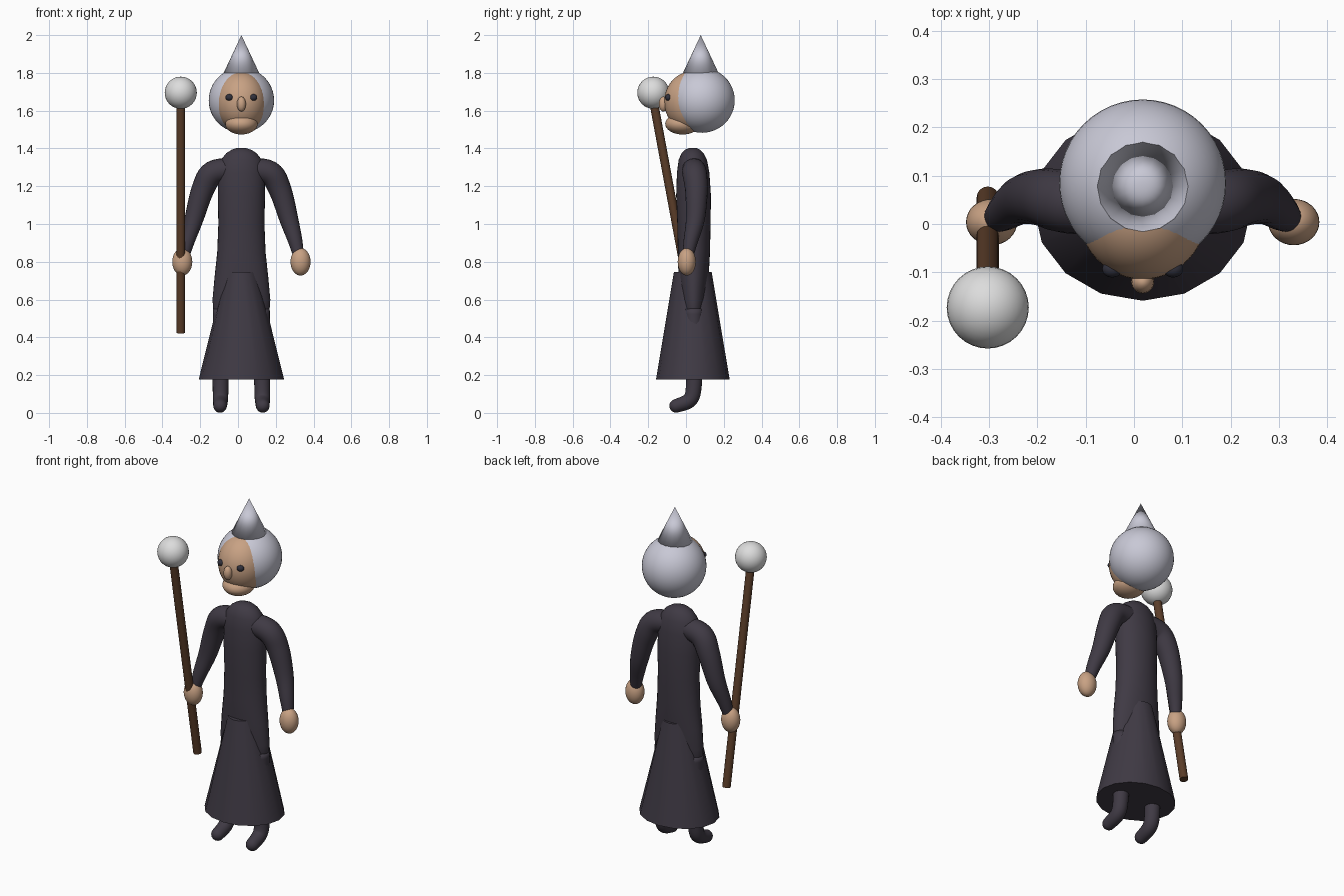
import bpy, bmesh, math
from mathutils import Vector

cube = bpy.data.objects.get("Cube")
if cube:
    bpy.data.objects.remove(cube, do_unlink=True)

CX = 0.018  # the figure's own centre line


def material(name, r, g, b):
    m = bpy.data.materials.new(name)
    m.use_nodes = True
    m.diffuse_color = (r, g, b, 1)
    bsdf = next(n for n in m.node_tree.nodes if n.type == 'BSDF_PRINCIPLED')
    bsdf.inputs["Base Color"].default_value = (r, g, b, 1)
    bsdf.inputs["Roughness"].default_value = 0.6
    return m


CLOTH = material("dark_cloth", 0.05, 0.042, 0.058)
SKIN = material("skin", 0.58, 0.36, 0.23)
HAIR = material("pale_lavender", 0.58, 0.58, 0.67)
WOOD = material("brown_wood", 0.105, 0.047, 0.022)
ORB = material("white_orb", 0.72, 0.72, 0.72)
EYE = material("dark_eye", 0.03, 0.03, 0.045)


def add_object(name, bm, mat):
    bmesh.ops.recalc_face_normals(bm, faces=bm.faces)
    for f in bm.faces:
        f.smooth = True
    me = bpy.data.meshes.new(name)
    bm.to_mesh(me)
    bm.free()
    me.materials.append(mat)
    ob = bpy.data.objects.new(name, me)
    bpy.context.collection.objects.link(ob)
    return ob


def keep_rims_sharp(ob):
    bpy.context.view_layer.objects.active = ob
    ob.select_set(True)
    bpy.ops.object.shade_smooth_by_angle(angle=math.radians(40))
    ob.select_set(False)


def ellipsoid(name, centre, radii, mat, segments=32):
    bm = bmesh.new()
    bmesh.ops.create_uvsphere(bm, u_segments=segments, v_segments=segments // 2, radius=1)
    bmesh.ops.scale(bm, vec=radii, verts=bm.verts)
    ob = add_object(name, bm, mat)
    ob.location = centre
    return ob


def loft(name, rings, sides, mat):
    """Join ellipses given as (centre, first half axis, second half axis)."""
    bm = bmesh.new()
    angles = [math.tau * i / sides for i in range(sides)]
    loops = [[bm.verts.new(c + u * math.sin(a) + v * math.cos(a)) for a in angles]
             for c, u, v in rings]
    for low, high in zip(loops, loops[1:]):
        for i in range(sides):
            j = (i + 1) % sides
            bm.faces.new((low[i], low[j], high[j], high[i]))
    bm.faces.new(loops[0])
    bm.faces.new(loops[-1])
    return add_object(name, bm, mat)


def level_rings(profile):
    """Level ellipses from (z, centre y, x radius, y radius)."""
    return [(Vector((CX, cy, z)), Vector((rx, 0, 0)), Vector((0, ry, 0)))
            for z, cy, rx, ry in profile]


def limb(name, points, side, across):
    """Round tube along a smooth path of (x, y, z, radius), with a domed end."""
    pts = [Vector((CX + side * x, y, z, r)) for x, y, z, r in points]
    pts = [pts[0]] + pts + [pts[-1]]
    steps = 6
    path = []
    for a, b, c, d in zip(pts, pts[1:], pts[2:], pts[3:]):
        for k in range(steps):
            t = k / steps
            path.append(0.5 * (2 * b + (c - a) * t + (2 * a - 5 * b + 4 * c - d) * t ** 2
                               + (3 * b - a - 3 * c + d) * t ** 3))
    path.append(pts[-1])
    rings = []
    for i, p in enumerate(path):
        before, after = path[max(i - 1, 0)], path[min(i + 1, len(path) - 1)]
        along = (after - before).to_3d().normalized()
        u = along.cross(across).normalized()
        rings.append((p.to_3d(), u * p[3], along.cross(u) * p[3]))
    centre, u, v = rings[-1]
    for k in range(1, 6):
        a = math.pi / 2 * k / 5.3
        rings.append((centre + along * path[-1][3] * math.sin(a),
                      u * math.cos(a), v * math.cos(a)))
    loft(name, rings, 20, CLOTH)


# Robe body
loft("robe_torso", level_rings([
    (0.46, 0.04, 0.12, 0.05), (0.53, 0.04, 0.148, 0.063), (0.6, 0.04, 0.153, 0.07),
    (0.72, 0.04, 0.142, 0.08), (0.85, 0.042, 0.128, 0.085), (1.0, 0.042, 0.122, 0.088),
    (1.15, 0.04, 0.125, 0.092), (1.27, 0.038, 0.123, 0.086), (1.34, 0.036, 0.108, 0.075),
    (1.375, 0.035, 0.08, 0.058), (1.393, 0.035, 0.052, 0.04), (1.403, 0.035, 0.022, 0.018)]),
    32, CLOTH)

# Sleeves, legs and hands on both sides
ARM = [(0.03, 0.04, 1.29, 0.06), (0.15, 0.045, 1.27, 0.065), (0.205, 0.055, 1.18, 0.06),
       (0.25, 0.05, 1.03, 0.05), (0.285, 0.025, 0.91, 0.038), (0.303, 0.01, 0.83, 0.028)]
LEG = [(0.1, 0.04, 0.55, 0.05), (0.108, 0.042, 0.3, 0.045), (0.11, 0.042, 0.15, 0.042),
       (0.111, 0.022, 0.07, 0.04), (0.113, -0.052, 0.037, 0.036)]
for side, word in ((1, "left"), (-1, "right")):
    limb(word + "_sleeve", ARM, side, Vector((0, 1, 0)))
    limb(word + "_leg", LEG, side, Vector((1, 0, 0)))
    ellipsoid(word + "_hand", (CX + side * 0.313, 0.004, 0.8), (0.053, 0.048, 0.073), SKIN)

# Flared skirt
keep_rims_sharp(loft("skirt", level_rings([
    (0.177, 0.036, 0.226, 0.195), (0.745, 0.036, 0.085, 0.1)]), 16, CLOTH))

# Head
ellipsoid("hair", (CX, 0.085, 1.655), (0.173, 0.173, 0.172), HAIR, 48)
ellipsoid("face", (CX, 0.03, 1.647), (0.136, 0.145, 0.16), SKIN, 48)
ellipsoid("jaw", (CX, -0.018, 1.53), (0.086, 0.092, 0.056), SKIN)
ellipsoid("nose", (CX, -0.12, 1.635), (0.024, 0.024, 0.04), SKIN, 16)
for side, word in ((1, "left"), (-1, "right")):
    ellipsoid(word + "_eye", (CX + side * 0.063, -0.093, 1.67), (0.021, 0.018, 0.018), EYE, 16)

# Pointed hat
bm = bmesh.new()
bmesh.ops.create_cone(bm, cap_ends=True, segments=16, radius1=0.094, radius2=0, depth=0.2)
hat = add_object("pointed_hat", bm, HAIR)
hat.location = (CX, 0.078, 1.9)

# Leaning staff with an orb on top
foot, top = Vector((-0.303, 0.055, 0.424)), Vector((-0.303, -0.172, 1.65))
bm = bmesh.new()
bmesh.ops.create_cone(bm, cap_ends=True, segments=16, radius1=0.023, radius2=0.023,
                      depth=(top - foot).length)
staff = add_object("staff", bm, WOOD)
staff.location = (foot + top) / 2
staff.rotation_euler = (top - foot).to_track_quat('Z', 'Y').to_euler()
keep_rims_sharp(staff)
ellipsoid("staff_orb", (-0.303, -0.173, 1.695), (0.085, 0.085, 0.085), ORB)
